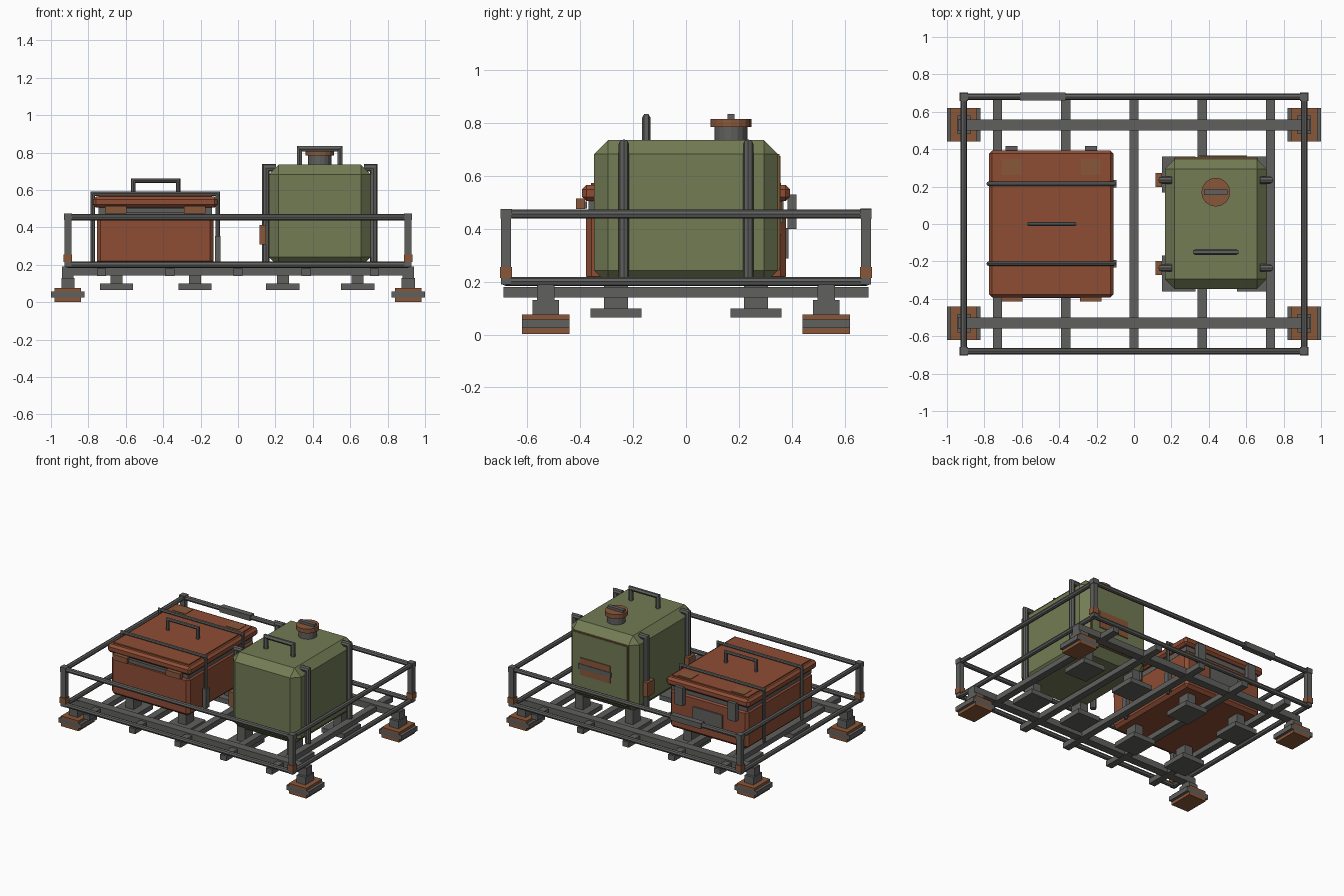
import bpy, bmesh, math
from mathutils import Vector

if "Cube" in bpy.data.objects:
    bpy.data.objects.remove(bpy.data.objects["Cube"])


def material(name, rgb):
    m = bpy.data.materials.new(name)
    m.diffuse_color = (*rgb, 1)
    m.use_nodes = True
    m.node_tree.nodes["Principled BSDF"].inputs["Base Color"].default_value = m.diffuse_color
    return m


STEEL = material("dark_steel", (0.115, 0.118, 0.112))
RED = material("oxide_red", (0.27, 0.075, 0.035))
RUST = material("rust_brown", (0.25, 0.095, 0.042))
OLIVE = material("olive_green", (0.17, 0.2, 0.09))


def finish(name, bm, mat):
    bmesh.ops.recalc_face_normals(bm, faces=bm.faces[:])
    me = bpy.data.meshes.new(name)
    bm.to_mesh(me)
    bm.free()
    me.materials.append(mat)
    ob = bpy.data.objects.new(name, me)
    bpy.context.collection.objects.link(ob)
    return ob


def box(name, x, y, z, mat, chamfer=0):
    """Box from (min, max) pairs with an optional chamfer on every edge."""
    bm = bmesh.new()
    bmesh.ops.create_cube(bm, size=1)
    for v in bm.verts:
        v.co = [(a + b) / 2 + c * (b - a) for (a, b), c in zip((x, y, z), v.co)]
    if chamfer:
        bmesh.ops.bevel(bm, geom=bm.edges[:], offset=chamfer, segments=1,
                        profile=0.5, affect='EDGES')
    return finish(name, bm, mat)


def block(name, c, size, mat, chamfer=0):
    return box(name, *[(a - s / 2, a + s / 2) for a, s in zip(c, size)], mat, chamfer)


def tube(name, points, r, mat, sides=8):
    """Mitred tube through points that lie in one plane."""
    pts = [Vector(p) for p in points]
    dirs = [(b - a).normalized() for a, b in zip(pts, pts[1:])]
    n = dirs[0].cross(dirs[-1] if len(dirs) == 2 else dirs[min(1, len(dirs) - 1)])
    if n.length < 1e-4:
        n = dirs[0].orthogonal()
    n.normalize()
    bm = bmesh.new()
    rings = []
    for i, p in enumerate(pts):
        d0, d1 = dirs[max(i - 1, 0)], dirs[min(i, len(dirs) - 1)]
        t = (d0 + d1).normalized()
        side = t.cross(n) / max(t.dot(d0), 0.3)
        rings.append([bm.verts.new(p + r * (math.cos(a) * n + math.sin(a) * side))
                      for a in (2 * math.pi * k / sides for k in range(sides))])
    for a, b in zip(rings, rings[1:]):
        for k in range(sides):
            j = (k + 1) % sides
            bm.faces.new((a[k], a[j], b[j], b[k]))
    bm.faces.new(rings[0])
    bm.faces.new(rings[-1])
    return finish(name, bm, mat)


def cylinder(name, x, y, z0, z1, r, mat, sides=16):
    return tube(name, [(x, y, z0), (x, y, z1)], r, mat, sides)


# Rack floor: two long beams and five cross slats
for y in (-0.53, 0.53):
    box("long_beam", (-0.94, 0.94), (y - 0.03, y + 0.03), (0.143, 0.19), STEEL)
for i in range(5):
    block("cross_slat", (-0.73 + 0.365 * i, 0, 0.16), (0.05, 1.38, 0.038), STEEL)

# Guard rails, upper and lower
for z in (0.2, 0.455):
    for s in (-1, 1):
        tube("long_rail", [(-0.91, s * 0.68, z), (0.91, s * 0.68, z)], 0.017, STEEL)
        tube("side_rail", [(s * 0.91, -0.68, z), (s * 0.91, 0.68, z)], 0.017, STEEL)
box("rail_sleeve", (-0.61, -0.365), (0.66, 0.702), (0.436, 0.476), STEEL)

# Corner posts with collars, and clamp feet
for sx in (-1, 1):
    for sy in (-1, 1):
        x, y = sx * 0.91, sy * 0.68
        block("corner_post", (x, y, 0.325), (0.037, 0.037, 0.27), STEEL)
        block("post_collar", (x, y, 0.235), (0.046, 0.046, 0.042), RUST)
        block("post_cap", (x, y, 0.457), (0.043, 0.043, 0.036), STEEL)
        y = sy * 0.53
        block("foot_sole", (x, y, 0.014), (0.14, 0.18, 0.024), RUST)
        block("foot_pad", (x, y, 0.0405), (0.18, 0.18, 0.033), STEEL)
        block("foot_top_plate", (x, y, 0.066), (0.14, 0.18, 0.02), RUST)
        block("foot_base", (x, y, 0.102), (0.07, 0.1, 0.056), STEEL)
        block("foot_stem", (x, y, 0.14), (0.062, 0.065, 0.09), STEEL)

# Load pads beneath the case and the tank
for x in (-0.65, -0.23, 0.24, 0.64):
    for y in (-0.265, 0.265):
        block("load_pad", (x, y, 0.082), (0.178, 0.192, 0.034), STEEL)
        block("load_pad_stem", (x, y, 0.155), (0.064, 0.09, 0.115), STEEL)

# Storage case: body, seam, lid
CX = -0.4425
box("case_body", (-0.755, -0.13), (-0.378, 0.378), (0.2, 0.48), RED, 0.02)
box("case_seam", (-0.745, -0.14), (-0.368, 0.368), (0.47, 0.515), STEEL)
box("case_lid", (-0.775, -0.11), (-0.393, 0.393), (0.505, 0.565), RED, 0.016)
box("case_lid_panel", (-0.745, -0.14), (-0.36, 0.36), (0.56, 0.573), RED)

# Case straps, buckles and carry handle
for y in (-0.212, 0.215):
    tube("case_strap", [(-0.777, y, 0.2), (-0.777, y, 0.58),
                        (-0.108, y, 0.58), (-0.108, y, 0.2)], 0.012, STEEL)
    block("strap_buckle", (-0.108, y, 0.285), (0.028, 0.04, 0.14), STEEL)
tube("case_handle", [(-0.56, 0, 0.565), (-0.56, 0, 0.65),
                     (-0.32, 0, 0.65), (-0.32, 0, 0.565)], 0.012, STEEL)

# Case latches in front, hinges and name-free plate behind
block("latch_bar", (CX, -0.385, 0.49), (0.36, 0.02, 0.026), STEEL)
for s in (-1, 1):
    x = CX + s * 0.212
    block("case_latch", (x, -0.398, 0.495), (0.115, 0.034, 0.04), RUST)
    block("case_hinge", (x, 0.4, 0.465), (0.064, 0.034, 0.13), STEEL)
    block("lid_corner_plate", (x, 0.305, 0.5745), (0.105, 0.085, 0.004), RUST)
block("case_rear_plate", (CX, 0.383, 0.345), (0.235, 0.01, 0.115), STEEL)

# Liquid tank with chamfered edges
TX = 0.4375
box("tank_body", (0.165, 0.71), (-0.347, 0.347), (0.19, 0.735), OLIVE, 0.052)

# Filler neck, cap and grip
cylinder("filler_neck", TX, 0.17, 0.73, 0.788, 0.062, STEEL)
cylinder("filler_cap", TX, 0.17, 0.785, 0.815, 0.077, RUST)
block("cap_grip", (TX, 0.17, 0.823), (0.125, 0.028, 0.02), STEEL)

# Tank carry handle
tube("tank_handle", [(TX - 0.108, -0.15, 0.73), (TX - 0.108, -0.15, 0.82),
                     (TX + 0.108, -0.15, 0.82), (TX + 0.108, -0.15, 0.73)],
     0.016, STEEL, 6)

# Tank hold-down hooks and side clamps
for y in (-0.235, 0.235):
    for s in (-1, 1):
        tube("tank_hook", [(TX + s * 0.235, y, 0.718), (TX + s * 0.288, y, 0.718),
                           (TX + s * 0.288, y, 0.19)], 0.02, STEEL)
    block("tank_clamp", (0.133, y, 0.36), (0.036, 0.076, 0.105), RUST)

# Rear panel with rim and bracket
box("tank_panel_rim", (0.213, 0.662), (0.345, 0.353), (0.243, 0.682), RUST)
box("tank_panel", (0.22, 0.655), (0.35, 0.357), (0.25, 0.675), OLIVE)
block("panel_bracket", (0.475, 0.359, 0.44), (0.24, 0.008, 0.125), RUST)
block("panel_bar", (0.475, 0.362, 0.44), (0.26, 0.01, 0.036), STEEL)
